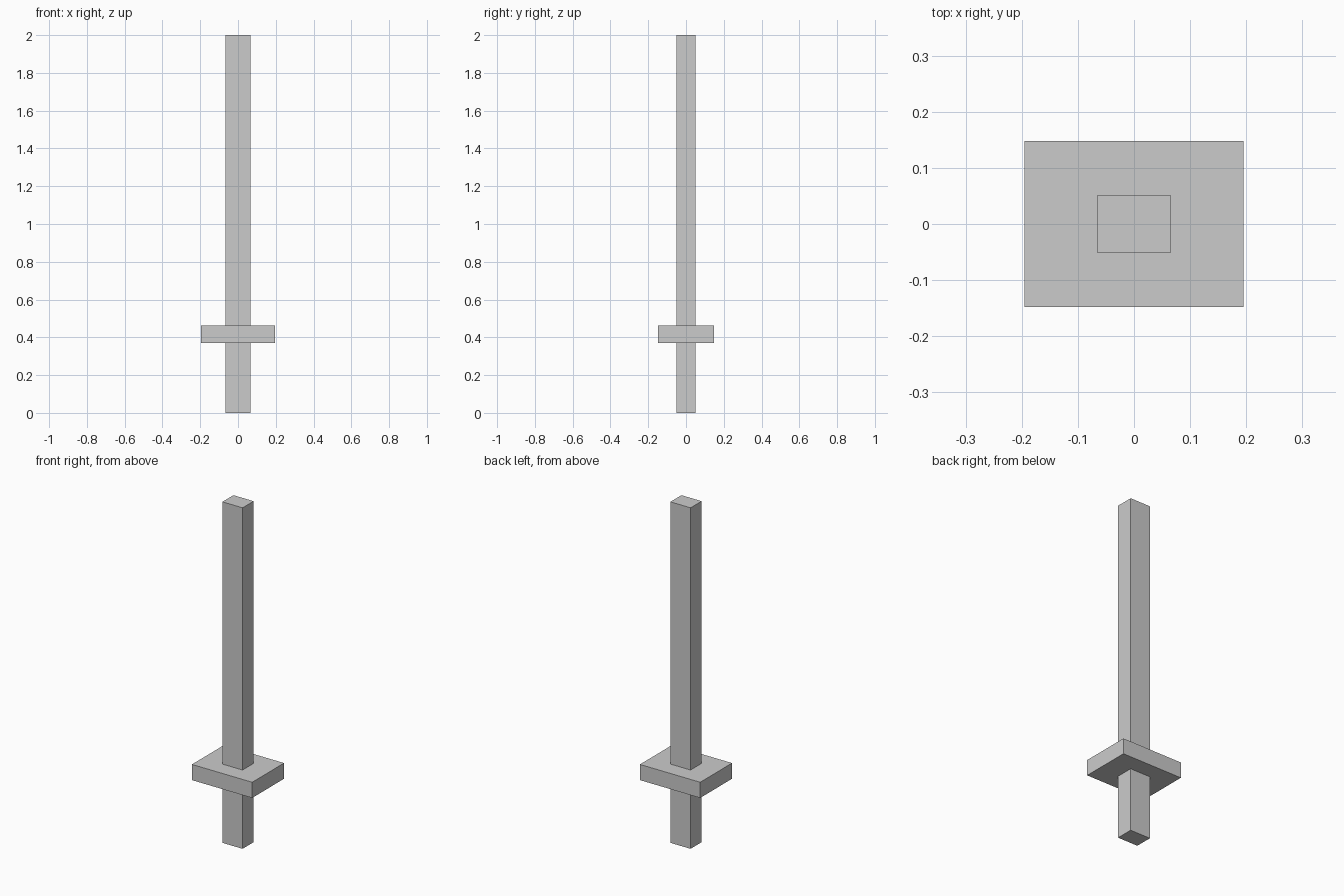
import bpy

if "Cube" in bpy.data.objects:
    bpy.data.objects.remove(bpy.data.objects["Cube"])


def box(name, width, depth, z_min, z_max):
    """Box centred on the z axis, spanning z_min to z_max."""
    bpy.ops.mesh.primitive_cube_add(size=1, location=(0, 0, (z_min + z_max) / 2))
    obj = bpy.context.object
    obj.name = name
    obj.scale = (width, depth, z_max - z_min)
    bpy.ops.object.transform_apply(location=False, rotation=False, scale=True)
    return obj


# Long rectangular bar running the full height
box("shaft", 0.131, 0.102, 0.0, 2.0)

# Flat collar around the lower part of the bar
box("guard", 0.391, 0.295, 0.37, 0.462)
